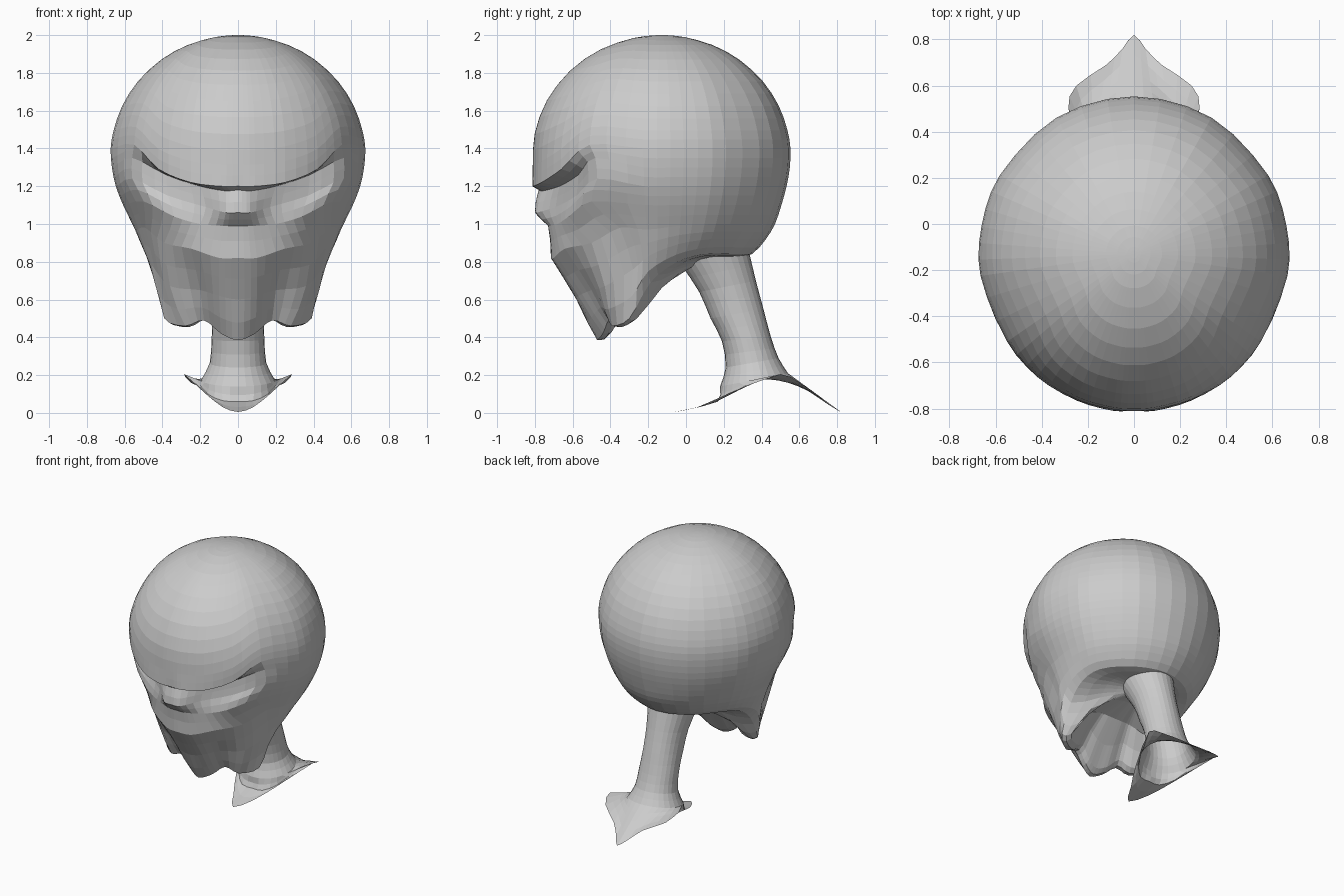
import bpy, bmesh
from math import sin, cos, asin, atan2, radians, pi
from mathutils import Vector as V

if "Cube" in bpy.data.objects:
    bpy.data.objects.remove(bpy.data.objects["Cube"])


def tangent(a, b, c, limit):
    m = (c - a) / 2
    return m * min(1.0, limit / m.length) if m.length > 1e-6 else m


def spline(p, n, sharp=(), mirror_ends=False):
    """Smooth curve through the points, with optional hard corners."""
    out = []
    flip = lambda v: V((-v.x, v.y, v.z))
    last = len(p) - 1
    for i in range(last):
        a, b = p[i], p[i + 1]
        d = b - a
        pre = p[i - 1] if i else (flip(p[1]) if mirror_ends else None)
        post = p[i + 2] if i + 2 <= last else (flip(p[last - 1]) if mirror_ends else None)
        m0 = d if pre is None or i in sharp else tangent(pre, a, b, d.length)
        m1 = d if post is None or i + 1 in sharp else tangent(a, b, post, d.length)
        for k in range(n):
            t = k / n
            out.append(a * (2*t**3 - 3*t**2 + 1) + m0 * (t**3 - 2*t**2 + t)
                       + b * (3*t**2 - 2*t**3) + m1 * (t**3 - t**2))
    out.append(p[-1].copy())
    return out


def skin(name, rows, ncol, nrow, sharp=(), sharp_cols=0):
    """Skin half-rings (front to back) and mirror them across x."""
    rows = [spline(r, ncol, (), True) for r in rows]
    cols = [spline([r[j] for r in rows], nrow, sharp if j <= sharp_cols * ncol else ())
            for j in range(len(rows[0]))]
    bm = bmesh.new()
    for s in (1, -1):
        g = [[bm.verts.new((s * v.x, v.y, v.z)) for v in c] for c in cols]
        for c, d in zip(g, g[1:]):
            for i in range(len(c) - 1):
                q = (c[i], c[i + 1], d[i + 1], d[i])
                bm.faces.new(q if s > 0 else q[::-1])
    bmesh.ops.remove_doubles(bm, verts=bm.verts, dist=0.0008)
    bmesh.ops.recalc_face_normals(bm, faces=bm.faces)
    me = bpy.data.meshes.new(name)
    bm.to_mesh(me)
    bm.free()
    ob = bpy.data.objects.new(name, me)
    bpy.context.collection.objects.link(ob)
    return ob


# Face: half-rows from the centre line out to the socket rim / jaw corner
brow = [(0, -.81, 1.2), (.09, -.81, 1.2), (.25, -.765, 1.22), (.42, -.66, 1.29), (.55, -.51, 1.42)]
under_brow = [(0, -.78, 1.18), (.065, -.76, 1.175), (.2, -.67, 1.2), (.38, -.57, 1.26), (.56, -.48, 1.35)]
eye = [(0, -.8, 1.06), (.065, -.79, 1.06), (.17, -.69, 1.09), (.37, -.58, 1.15), (.56, -.47, 1.24)]
cheek = [(0, -.73, .99), (.08, -.725, .99), (.2, -.68, 1.0), (.34, -.62, 1.04), (.5, -.5, 1.12)]
lip = [(0, -.715, .82), (.1, -.7, .82), (.25, -.64, .87), (.39, -.5, .9), (.49, -.35, .98)]
jaw = [(0, -.58, .6), (.1, -.57, .62), (.2, -.5, .65), (.36, -.43, .67), (.44, -.28, .76)]
chin = [(0, -.47, .385), (.09, -.44, .42), (.18, -.41, .49), (.28, -.39, .46), (.39, -.3, .5)]
inner_lip = [(0, -.4, .42), (.08, -.38, .45), (.16, -.35, .52), (.24, -.32, .48), (.34, -.26, .5)]
roof = [(0, -.2, .72), (.06, -.2, .72), (.12, -.2, .72), (.18, -.19, .7), (.25, -.17, .68)]
face = [[V(p) for p in r] for r in (brow, under_brow, eye, cheek, lip, jaw, chin, inner_lip, roof)]

# Back of the skull: an ellipsoid narrowing towards the base
RX, RY, RZ, CY, CZ = .672, .683, .64, -.13, 1.36
base = V((0, .12, .81))
az = [radians(a) for a in (82, 100, 120, 150, 180)]
level = [1.4, 1.3, 1.2, 1.1, 1.0, .92, .84]
side_r = [1, .99, .96, .9, .81, .73, .61]
back_r = [1, .995, .97, .93, .88, .81, .7]
dip = [0, 0, 0, 0, .03, .09, .15]
for k, a in enumerate(az):
    w = k / 4
    for i, z in enumerate(level):
        r = side_r[i] * (1 - w) + back_r[i] * w
        drop = dip[i] * (1 if k == 0 else .3 if k == 1 else 0)
        face[i].append(V((RX * r * sin(a), CY - RY * r * cos(a), z - drop)))
    for i, t in ((7, .4), (8, .75)):
        face[i].append(face[6][-1].lerp(base, t))

# Dome from the crown down to the brow line
crown = []
steps = [0, .03, .12, .27, .43, .6, .76, .9]
for t in steps:
    row = []
    for p in face[0]:
        a = atan2(p.x / RX, -(p.y - CY) / RY)
        e0 = asin((p.z - CZ) / RZ)
        e = pi / 2 + (e0 - pi / 2) * t
        row.append(V((RX * sin(a) * cos(e), CY - RY * cos(a) * cos(e), CZ + RZ * sin(e))))
    crown.append(row)
n = len(crown)
head_rows = crown + face + [[base.copy() for _ in face[0]]]
skin("head", head_rows, 3, 2, sharp=(n, n + 1, n + 4), sharp_cols=4)

# Neck: tilted oval rings given by front point, back point and half width
rings = [((-.03, .79), (.33, .87), .17), ((.07, .64), (.37, .7), .14), ((.13, .5), (.41, .55), .135),
         ((.19, .38), (.45, .4), .14), ((.21, .24), (.49, .29), .15), ((.18, .14), (.54, .21), .195)]
neck_rows = []
for f, b, w in rings:
    f, b = V((0, *f)), V((0, *b))
    neck_rows.append([(f + b) / 2 + (f - b) / 2 * cos(pi * k / 7) + V((w * sin(pi * k / 7), 0, 0))
                      for k in range(8)])

# Ragged collar flaring out below the neck
rim = [V(p) for p in ((0, -.06, .005), (.08, .06, .03), (.17, .22, .1), (.285, .5, .205),
                      (.25, .6, .16), (.12, .69, .1), (.05, .76, .04), (0, .82, .005))]
fold = [a.lerp(b, .4) for a, b in zip(neck_rows[-1], rim)]
for k, (y, z) in enumerate(((.17, .06), (.17, .065), (.24, .1))):
    fold[k].y, fold[k].z = y, z
neck_rows += [fold, rim]
skin("neck_and_collar", neck_rows, 2, 2, sharp=(5,), sharp_cols=7)
